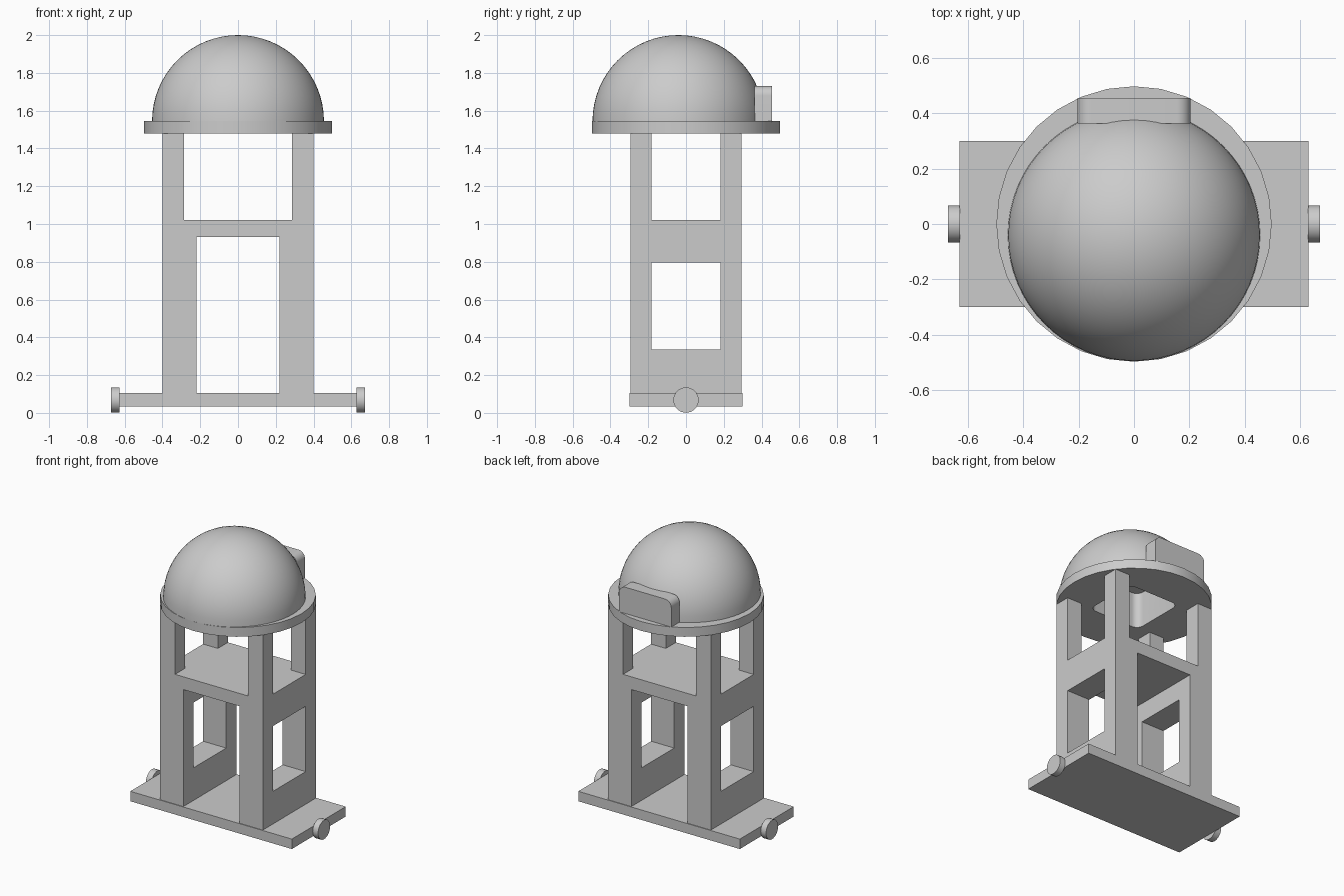
import bpy, bmesh, math
from mathutils import Matrix, Vector

if "Cube" in bpy.data.objects:
    bpy.data.objects.remove(bpy.data.objects["Cube"], do_unlink=True)

grey = bpy.data.materials.new("plain_grey")
grey.use_nodes = True
colour = (0.6, 0.6, 0.6, 1)
grey.diffuse_color = colour
grey.node_tree.nodes["Principled BSDF"].inputs["Base Color"].default_value = colour


def finish(name, bm):
    bmesh.ops.recalc_face_normals(bm, faces=bm.faces)
    mesh = bpy.data.meshes.new(name)
    bm.to_mesh(mesh)
    bm.free()
    obj = bpy.data.objects.new(name, mesh)
    obj.data.materials.append(grey)
    bpy.context.collection.objects.link(obj)
    return obj


def box(name, x, y, z, pick=None, radius=0.05):
    """Box from (low, high) ranges; edges chosen by pick are rounded."""
    bm = bmesh.new()
    bmesh.ops.create_cube(bm, size=1)
    for v in bm.verts:
        v.co = Vector([r[0] if c < 0 else r[1] for r, c in zip((x, y, z), v.co)])
    if pick:
        edges = [e for e in bm.edges if pick(e)]
        bmesh.ops.bevel(bm, geom=edges, offset=radius, segments=8,
                        profile=0.5, affect='EDGES')
    return finish(name, bm)


def cylinder(name, radius, depth, centre, segments, turn=None):
    bm = bmesh.new()
    matrix = Matrix.Translation(centre) @ (turn or Matrix())
    bmesh.ops.create_cone(bm, cap_ends=True, segments=segments, radius1=radius,
                          radius2=radius, depth=depth, matrix=matrix)
    return finish(name, bm)


def activate(obj):
    bpy.ops.object.select_all(action='DESELECT')
    obj.select_set(True)
    bpy.context.view_layer.objects.active = obj


def cut(obj, cutter):
    mod = obj.modifiers.new("cut", 'BOOLEAN')
    mod.operation = 'DIFFERENCE'
    mod.solver = 'EXACT'
    mod.object = cutter
    activate(obj)
    bpy.ops.object.modifier_apply(modifier=mod.name)


def smooth(obj):
    activate(obj)
    bpy.ops.object.shade_smooth_by_angle(angle=math.radians(30))


def along(edge, axis):
    a, b = edge.verts
    return abs((a.co - b.co).normalized()[axis]) > 0.9


# Base plate with a round knob at each end
box("base_plate", (-0.63, 0.63), (-0.3, 0.3), (0.035, 0.105))
sideways = Matrix.Rotation(math.pi / 2, 4, 'Y')
for side, name in ((-1, "right_knob"), (1, "left_knob")):
    smooth(cylinder(name, 0.067, 0.043, (side * 0.65, 0, 0.068), 32, sideways))

# Tower block, opened through its front and its sides
tower = box("tower", (-0.4, 0.4), (-0.295, 0.295), (0.105, 1.48))
through = (-1, 1)
openings = [
    ((-0.22, 0.22), through, (0, 0.93)),
    ((-0.285, 0.285), through, (1.02, 1.6)),
    (through, (-0.183, 0.183), (0.335, 0.795)),
    (through, (-0.183, 0.183), (1.02, 1.6)),
]
for size in openings:
    cutter = box("opening_cutter", *size)
    cut(tower, cutter)
    bpy.data.objects.remove(cutter, do_unlink=True)

# Round platform and dome
platform = cylinder("platform", 0.497, 0.065, (0, 0, 1.5125), 32)
bm = bmesh.new()
bmesh.ops.create_uvsphere(bm, u_segments=64, v_segments=32, radius=0.455)
bmesh.ops.delete(bm, geom=[v for v in bm.verts if v.co.z < -0.001], context='VERTS')
bmesh.ops.holes_fill(bm, edges=[e for e in bm.edges if e.is_boundary])
bmesh.ops.translate(bm, verts=bm.verts, vec=(0, -0.04, 1.545))
dome = finish("dome", bm)

# Rounded pocket rising through the platform into the dome
pocket = box("pocket_cutter", (-0.2, 0.2), (-0.2, 0.2), (1.4, 1.73),
             lambda e: along(e, 2))
for part in (platform, dome):
    cut(part, pocket)
    smooth(part)
bpy.data.objects.remove(pocket, do_unlink=True)

# Housing behind the dome, rounded at its upper corners
housing = box("rear_housing", (-0.204, 0.204), (0.362, 0.455), (1.54, 1.73),
              lambda e: along(e, 1) and e.verts[0].co.z > 1.7)
smooth(housing)
